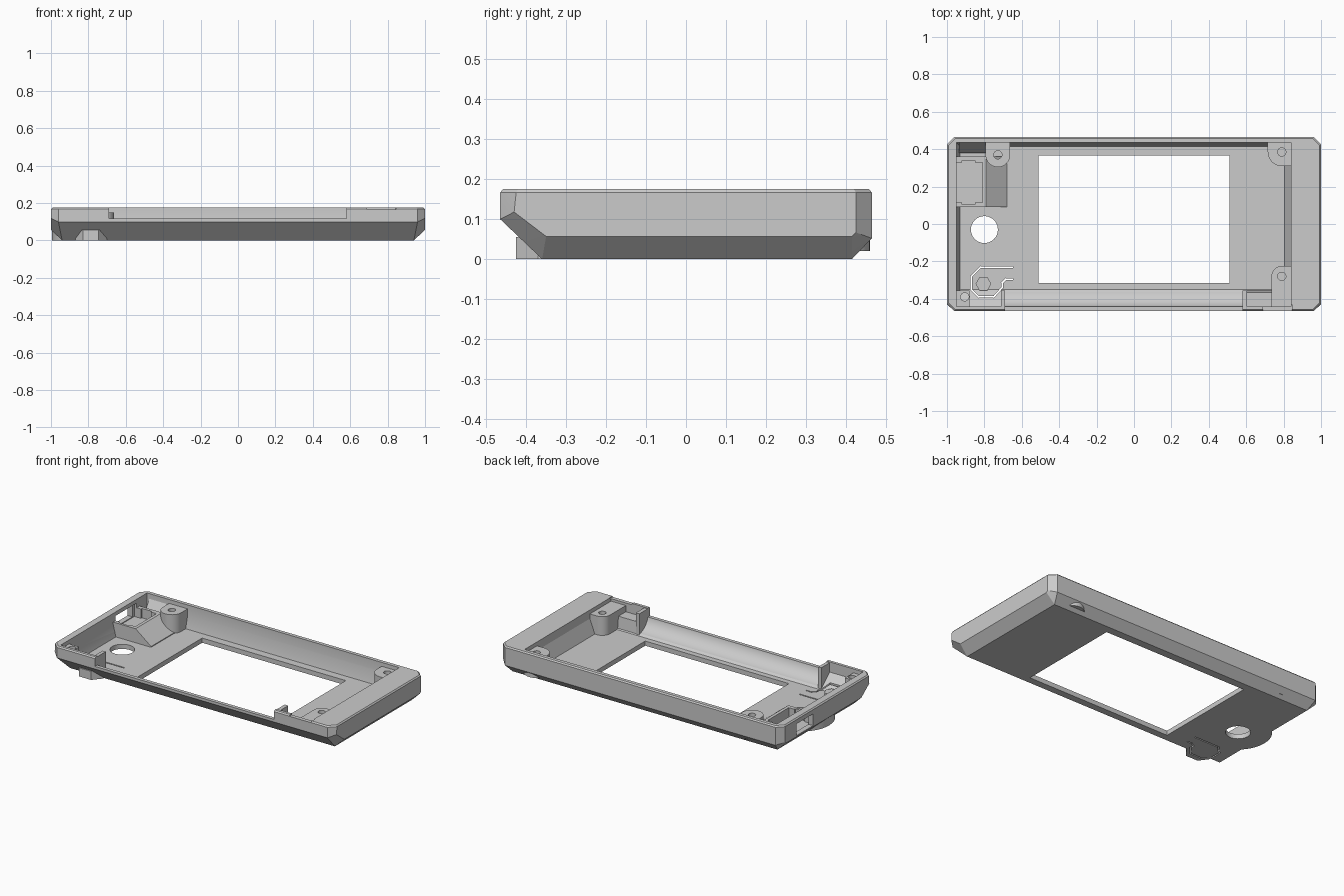
import bpy, bmesh, math
from mathutils import Vector, Matrix

if "Cube" in bpy.data.objects:
    bpy.data.objects.remove(bpy.data.objects["Cube"])


def finish(name, bm):
    bmesh.ops.recalc_face_normals(bm, faces=bm.faces)
    me = bpy.data.meshes.new(name)
    bm.to_mesh(me)
    bm.free()
    ob = bpy.data.objects.new(name, me)
    bpy.context.collection.objects.link(ob)
    return ob


def hull(name, pts):
    bm = bmesh.new()
    for p in pts:
        bm.verts.new(p)
    bmesh.ops.convex_hull(bm, input=bm.verts)
    bmesh.ops.dissolve_limit(bm, angle_limit=0.005, verts=bm.verts, edges=bm.edges)
    return finish(name, bm)


def box(name, x0, x1, y0, y1, z0, z1):
    return hull(name, [(x, y, z) for x in (x0, x1) for y in (y0, y1) for z in (z0, z1)])


def prism_x(name, x0, x1, yz):
    return hull(name, [(x, y, z) for x in (x0, x1) for y, z in yz])


def post(name, x, y, r, z0, z1, n=40, turn=0.0):
    a = [turn + 2 * math.pi * i / n for i in range(n)]
    return hull(name, [(x + r * math.cos(t), y + r * math.sin(t), z) for t in a for z in (z0, z1)])


def boolean(ob, other, op='DIFFERENCE'):
    m = ob.modifiers.new("bool", 'BOOLEAN')
    m.operation, m.solver, m.object = op, 'EXACT', other
    bpy.context.view_layer.objects.active = ob
    bpy.ops.object.modifier_apply(modifier=m.name)
    bpy.data.objects.remove(other)


# Outer shell: chamfered tray, deeper bevel along the front
pts = []
for s in (-1, 1):
    for t in (-1, 1):
        pts += [(s * 0.96, t * 0.465, 0.167), (s, t * 0.425, 0.167),
                (s * 0.955, t * 0.458, 0.175), (s * 0.993, t * 0.42, 0.175)]
    pts += [(s * 0.96, -0.465, 0.1), (s, -0.43, 0.118), (s, -0.35, 0.057),
            (s, 0.425, 0.067), (s, 0.415, 0.057), (s * 0.96, 0.465, 0.052),
            (s * 0.94, -0.36, 0), (s * 0.94, 0.415, 0)]
shell = hull("case_shell", pts)

# Bulges under the round hole and the flexible button
boolean(shell, post("hole_bulge", -0.8, -0.03, 0.195, 0, 0.1), 'UNION')
oct_pts = [(-0.87, -0.37), (-0.83, -0.425), (-0.745, -0.425), (-0.7, -0.37), (-0.7, -0.3), (-0.87, -0.3)]
boolean(shell, hull("button_bulge", [(x, y, z) for x, y in oct_pts for z in (0, 0.055)]), 'UNION')

# Inner cavity
FLOOR = 0.03
cav = []
for x0, x1, y0, y1, z in ((-0.93, 0.805, -0.35, 0.415, FLOOR),
                          (-0.95, 0.805, -0.44, 0.435, 0.11),
                          (-0.95, 0.84, -0.44, 0.435, 0.12),
                          (-0.95, 0.84, -0.44, 0.435, 0.3)):
    cav += [(x, y, z) for x in (x0, x1) for y in (y0, y1)]
boolean(shell, hull("cavity", cav))

# Rounded trough and lowered wall along the front
arc = [(-0.345 + 0.1 * math.cos(2 * math.pi * i / 48), 0.14 + 0.1 * math.sin(2 * math.pi * i / 48))
       for i in range(48)]
boolean(shell, prism_x("trough", -0.69, 0.58, arc))
boolean(shell, box("front_gap", -0.69, 0.58, -0.6, -0.3, 0.117, 0.3))
boolean(shell, box("rim_notch", 0.69, 0.845, -0.6, -0.43, 0.166, 0.3))

# Display window, round hole and connector opening
boolean(shell, box("window", -0.51, 0.51, -0.315, 0.365, -0.1, 0.1))
boolean(shell, post("round_hole", -0.8, -0.03, 0.072, -0.1, 0.1, 48))
boolean(shell, box("port_recess", -0.967, -0.9, 0.115, 0.33, 0.06, 0.15))
boolean(shell, box("port_opening", -1.1, -0.9, 0.14, 0.31, 0.065, 0.14))

# Slit that frees the flexible button
slit = [(-0.65, -0.23), (-0.82, -0.23), (-0.87, -0.28), (-0.87, -0.35), (-0.83, -0.39),
        (-0.75, -0.39), (-0.705, -0.34), (-0.705, -0.315), (-0.685, -0.295), (-0.65, -0.295)]
for a, b in zip(slit, slit[1:]):
    a, b = Vector(a), Vector(b)
    d = (b - a).normalized() * 0.004
    n = Vector((-d.y, d.x))
    corners = [a - d + n, a - d - n, b + d + n, b + d - n]
    boolean(shell, hull("slit_cut", [(p.x, p.y, z) for p in corners for z in (-0.1, 0.11)]))

# Hexagonal stud on the button
post("button_stud", -0.805, -0.32, 0.042, 0.02, 0.055, 6)


# Front wall profile used by parts that sit against the front bevel
def front_profile(y1, top):
    return [(y1, 0.02), (-0.355, 0.02), (-0.45, 0.105), (-0.45, top), (y1, top)]


# Trough end tabs and corner ledge
prism_x("trough_tab_left", -0.712, -0.69, front_profile(-0.355, 0.17))
prism_x("trough_tab_right", 0.58, 0.605, front_profile(-0.355, 0.17))
prism_x("corner_ledge", 0.605, 0.74, front_profile(-0.365, 0.11))

# Screw bosses
TOP = 0.15


def boss(name, x, y, r, fills):
    ob = post(name, x, y, r, 0.02, TOP)
    for f in fills:
        boolean(ob, f, 'UNION')
    boolean(ob, post("screw_hole", x, y, 0.022, 0.05, 0.3, 24))
    for p in ob.data.polygons:
        p.use_smooth = False
    return ob


bosses = [
    boss("boss_back_right", 0.79, 0.385, 0.075,
         [box("fill", 0.79, 0.85, 0.31, 0.40, 0.021, TOP), box("fill", 0.715, 0.85, 0.385, 0.44, 0.06, TOP)]),
    boss("boss_front_right", 0.79, -0.28, 0.055,
         [prism_x("fill", 0.735, 0.845, front_profile(-0.28, TOP)),
          box("fill", 0.79, 0.845, -0.28, -0.225, 0.021, TOP)]),
    boss("boss_back_left", -0.728, 0.37, 0.066,
         [box("fill", -0.794, -0.662, 0.37, 0.44, 0.03, TOP)]),
    boss("boss_front_left", -0.905, -0.39, 0.028,
         [prism_x("fill", -0.955, -0.88, [(-0.355, 0.07), (-0.37, 0.05), (-0.445, 0.11),
                                          (-0.445, TOP), (-0.355, TOP)])]),
]
# Trim the front left boss where it would poke through the bevel
boolean(bosses[3], box("trim", -1, -0.8, -0.5, -0.3, -0.1, 0.08))

# Connector housing with a sloped inner side and a pocket
housing = hull("connector_housing", [(x, y, z) for y in (0.09, 0.36) for x, z in
               ((-0.955, 0.05), (-0.93, 0.02), (-0.68, 0.02), (-0.68, 0.035), (-0.79, 0.12), (-0.955, 0.12))])
boolean(housing, box("pocket", -1.1, -0.81, 0.115, 0.33, 0.06, 0.3))
boolean(housing, box("pocket_side", -0.92, -0.85, 0.105, 0.34, 0.06, 0.3))

# Wedge on the back wall in the left corner
prism_x("corner_wedge", -0.935, -0.77, [(0.38, 0.02), (0.41, 0.02), (0.44, 0.05),
                                       (0.44, 0.15), (0.41, 0.1), (0.38, 0.05)])

# Smooth the round parts, keep edges sharp
bpy.ops.object.select_all(action='DESELECT')
for ob in [shell] + bosses:
    ob.select_set(True)
bpy.context.view_layer.objects.active = shell
bpy.ops.object.shade_smooth_by_angle(angle=math.radians(20))
